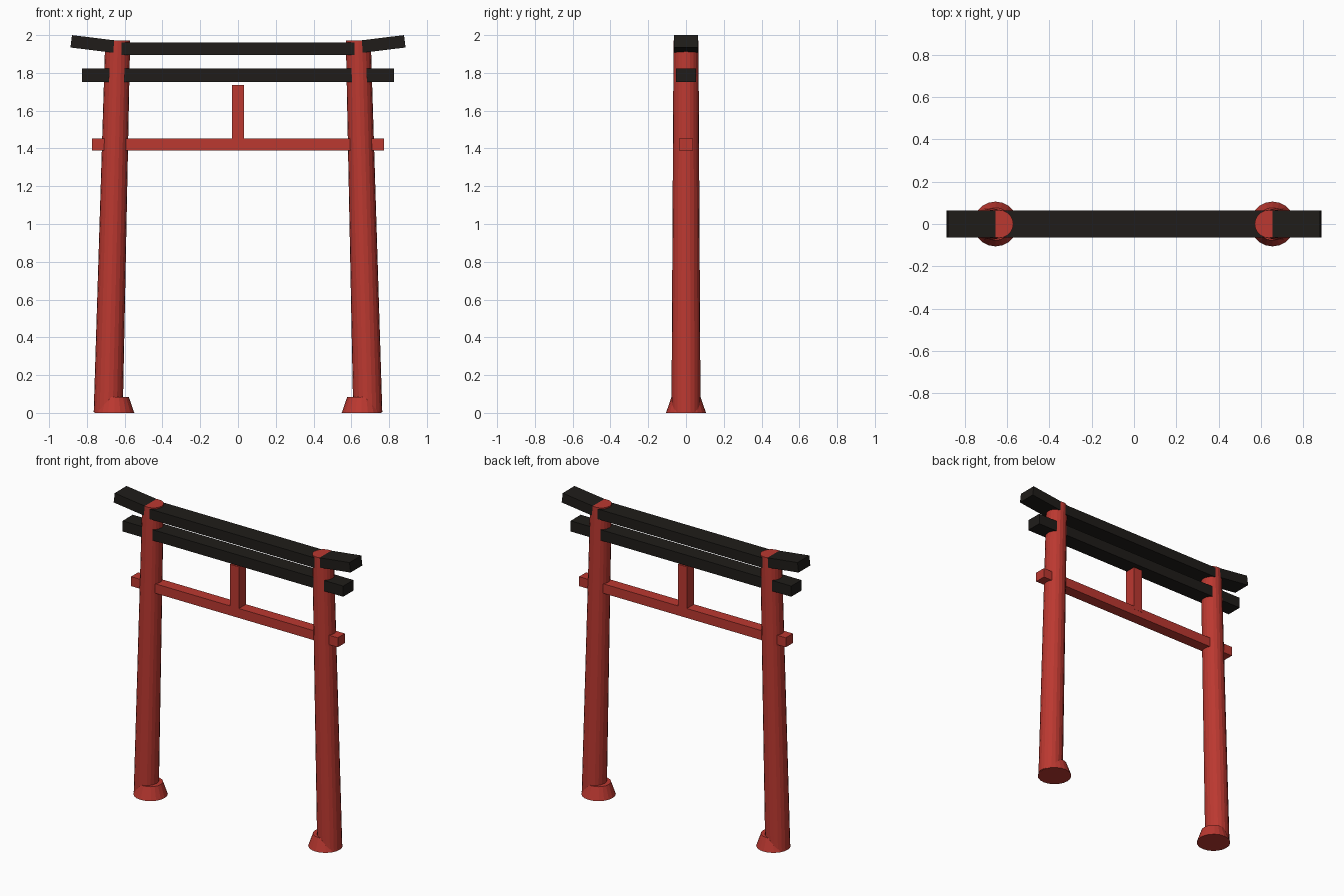
import bpy, math
from mathutils import Vector

if "Cube" in bpy.data.objects:
    bpy.data.objects.remove(bpy.data.objects["Cube"])


def material(name, color):
    m = bpy.data.materials.new(name)
    m.diffuse_color = color
    m.use_nodes = True
    m.node_tree.nodes["Principled BSDF"].inputs["Base Color"].default_value = m.diffuse_color
    return m


RED = material("red_paint", (0.50, 0.04, 0.03, 1))
BLACK = material("black_paint", (0.014, 0.012, 0.010, 1))


def box(name, centre, size, mat, tilt=0.0):
    bpy.ops.mesh.primitive_cube_add(size=1)
    ob = bpy.context.object
    ob.name = name
    ob.scale = size
    ob.location = centre
    ob.rotation_euler = (0, tilt, 0)
    ob.data.materials.append(mat)


def taper(name, start, end, r1, r2, mat, sides=20):
    a, b = Vector(start), Vector(end)
    d = b - a
    bpy.ops.mesh.primitive_cone_add(vertices=sides, radius1=r1, radius2=r2, depth=d.length)
    ob = bpy.context.object
    ob.name = name
    ob.location = (a + b) / 2
    ob.rotation_euler = (0, math.atan2(d.x, d.z), 0)
    ob.data.materials.append(mat)


for side, s in (("left", -1), ("right", 1)):
    # leaning pillar and its flared foot
    taper(f"{side}_pillar", (s * 0.687, 0, 0.002), (s * 0.637, 0, 1.972), 0.077, 0.066, RED)
    taper(f"{side}_foot", (s * 0.655, 0, 0), (s * 0.655, 0, 0.084), 0.106, 0.077, RED)

    # upturned end of the top beam, placed from its outer upper corner
    a = math.radians(7)
    length, thick = 0.235, 0.066
    cx = 0.879 - length / 2 * math.cos(a) + thick / 2 * math.sin(a)
    cz = 2.0 - length / 2 * math.sin(a) - thick / 2 * math.cos(a)
    box(f"{side}_top_beam_end", (s * cx, 0, cz), (length, 0.126, thick), BLACK, -s * a)

# cross beams and central strut
box("top_beam", (0, 0, 1.928), (1.28, 0.126, 0.068), BLACK)
box("second_beam", (0, 0, 1.787), (1.652, 0.108, 0.072), BLACK)
box("tie_beam", (0, 0, 1.421), (1.548, 0.076, 0.064), RED)
box("centre_strut", (0, 0, 1.583), (0.066, 0.078, 0.305), RED)
